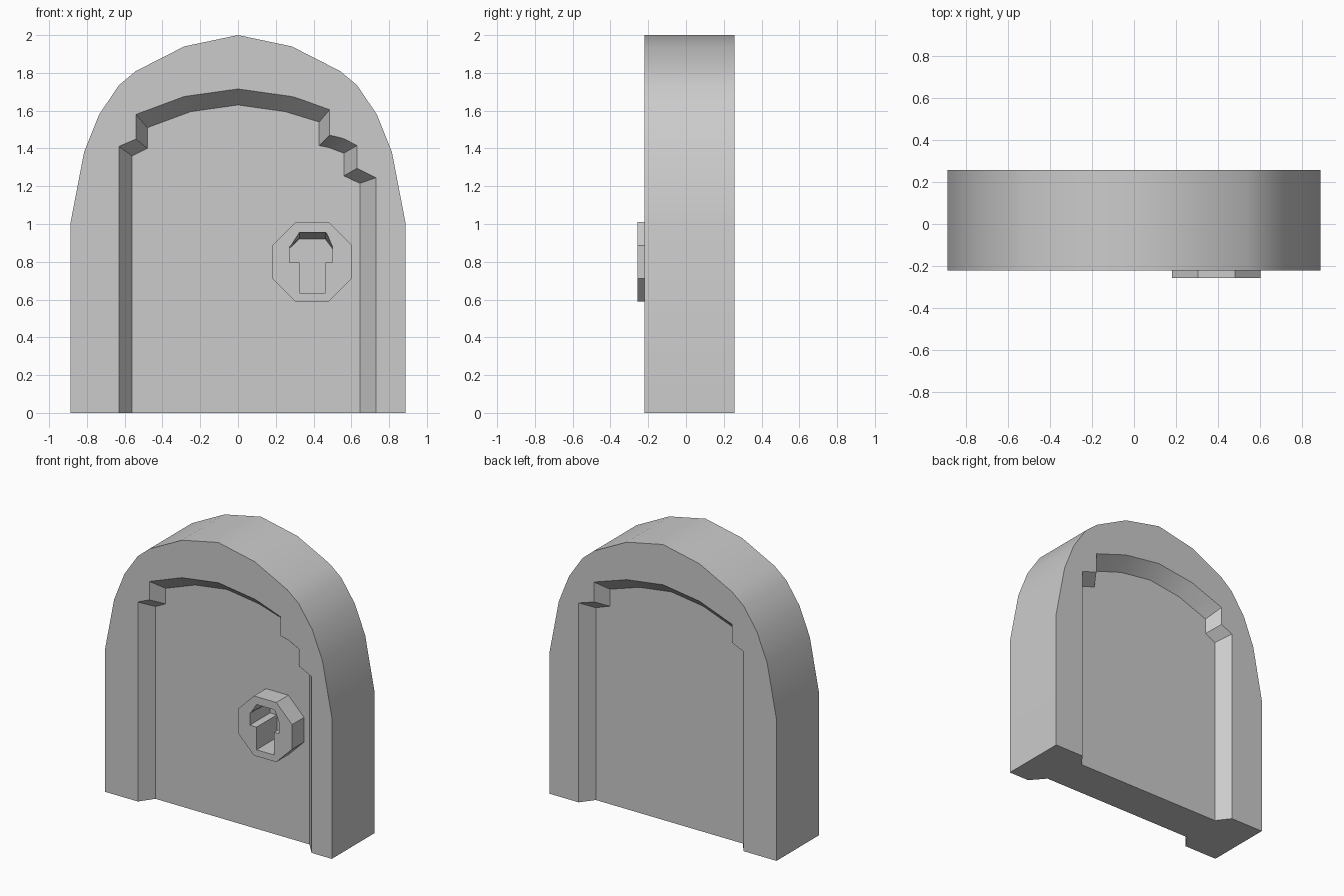
import bpy
import bmesh
import math

if "Cube" in bpy.data.objects:
    bpy.data.objects.remove(bpy.data.objects["Cube"])


def loft(name, rings):
    """Closed solid between two matching outlines: [(y, [(x, z), ...]), ...]"""
    bm = bmesh.new()
    a, b = [[bm.verts.new((x, y, z)) for x, z in pts] for y, pts in rings]
    n = len(a)
    bm.faces.new(a)
    bm.faces.new(b[::-1])
    for i in range(n):
        j = (i + 1) % n
        bm.faces.new((a[i], b[i], b[j], a[j]))
    bmesh.ops.recalc_face_normals(bm, faces=bm.faces)
    mesh = bpy.data.meshes.new(name)
    bm.to_mesh(mesh)
    bm.free()
    ob = bpy.data.objects.new(name, mesh)
    bpy.context.collection.objects.link(ob)
    return ob


def cutter(name, y_face, y_deep, outer, inner):
    """Tapered cutter whose mouth runs on a little past the face it cuts."""
    t = 0.3
    mouth = [(xo + (xo - xi) * t, zo + (zo - zi) * t)
             for (xo, zo), (xi, zi) in zip(outer, inner)]
    ob = loft(name, [(y_face + (y_face - y_deep) * t, mouth), (y_deep, inner)])
    ob.hide_render = True
    return ob


def cut(target, tool):
    m = target.modifiers.new("cut", 'BOOLEAN')
    m.operation = 'DIFFERENCE'
    m.solver = 'EXACT'
    m.object = tool
    bpy.context.view_layer.objects.active = target
    bpy.ops.object.modifier_apply(modifier=m.name)


FRONT, BACK, LOW = -0.22, 0.257, -0.1

# Arched door body
half = [(0.888, 0), (0.888, 1.0), (0.815, 1.38), (0.735, 1.58),
        (0.63, 1.735), (0.54, 1.81), (0.285, 1.94)]
outline = half + [(0, 2.0)] + [(-x, z) for x, z in reversed(half)]
door = loft("door_body", [(FRONT, outline), (BACK, outline)])

# Shared stepped left jamb and arch of the recesses
jamb_o = [(-0.63, LOW), (-0.63, 1.41), (-0.54, 1.45), (-0.54, 1.58), (-0.285, 1.675), (0, 1.715)]
jamb_i = [(-0.56, LOW), (-0.56, 1.36), (-0.48, 1.40), (-0.48, 1.51), (-0.25, 1.595), (0, 1.63)]

# Front recess: two steps on the right
front_o = jamb_o + [(0.285, 1.675), (0.485, 1.605), (0.485, 1.47), (0.55, 1.455),
                    (0.63, 1.415), (0.63, 1.295), (0.73, 1.245), (0.73, LOW)]
front_i = jamb_i + [(0.25, 1.595), (0.43, 1.54), (0.43, 1.415), (0.48, 1.405),
                    (0.56, 1.375), (0.56, 1.255), (0.645, 1.215), (0.645, LOW)]
front_cut = cutter("front_recess_cutter", FRONT, -0.122, front_o, front_i)

# Back recess: one step on each side
back_o = jamb_o + [(0.285, 1.675), (0.54, 1.59), (0.54, 1.45), (0.66, 1.41), (0.66, LOW)]
back_i = jamb_i + [(0.25, 1.595), (0.48, 1.52), (0.48, 1.40), (0.59, 1.36), (0.59, LOW)]
back_cut = cutter("back_recess_cutter", BACK, 0.165, back_o, back_i)

# Octagonal lock plate
octagon = [(0.392 + 0.228 * math.cos(math.radians(22.5 + 45 * i)),
            0.80 + 0.228 * math.sin(math.radians(22.5 + 45 * i))) for i in range(8)]
lock = loft("lock_plate", [(-0.257, octagon), (-0.11, octagon)])

# Keyhole
stem = [(0.50, 0.795), (0.462, 0.795), (0.462, 0.635),
        (0.325, 0.635), (0.325, 0.795), (0.272, 0.795)]
key_o = stem + [(0.272, 0.88), (0.325, 0.955), (0.465, 0.955), (0.50, 0.88)]
key_i = stem + [(0.272, 0.87), (0.325, 0.92), (0.462, 0.92), (0.50, 0.87)]
key_cut = cutter("keyhole_cutter", -0.257, -0.03, key_o, key_i)

for tool in (front_cut, back_cut, key_cut):
    cut(door, tool)
cut(lock, key_cut)
for tool in (front_cut, back_cut, key_cut):
    bpy.data.objects.remove(tool)

# Soft arch, crisp corners
bpy.ops.object.select_all(action='DESELECT')
door.select_set(True)
bpy.context.view_layer.objects.active = door
bpy.ops.object.shade_smooth_by_angle(angle=math.radians(30))
